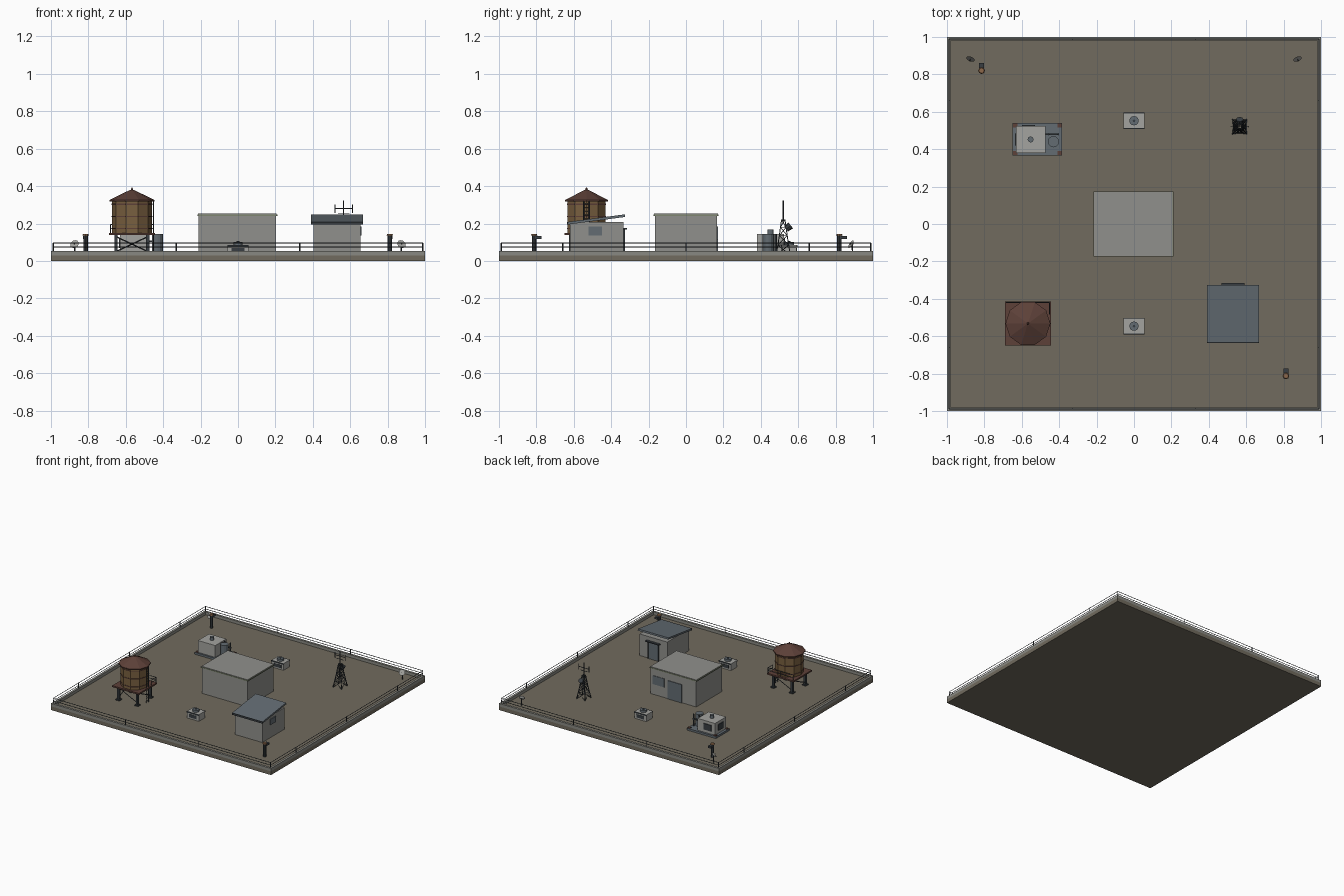
import bpy, bmesh, math
from mathutils import Vector, Matrix

cube = bpy.data.objects.get("Cube")
if cube:
    bpy.data.objects.remove(cube, do_unlink=True)


def material(name, r, g, b):
    m = bpy.data.materials.new(name)
    m.use_nodes = True
    m.diffuse_color = (r, g, b, 1)
    m.node_tree.nodes["Principled BSDF"].inputs["Base Color"].default_value = (r, g, b, 1)
    return m


FLOOR = material("brown concrete", .165, .147, .112)
STONE = material("parapet grey", .25, .25, .225)
WALL = material("wall grey", .28, .28, .265)
PALE = material("pale metal", .37, .37, .35)
STEEL = material("blue steel", .125, .15, .17)
DARK = material("dark metal", .04, .048, .055)
WOOD = material("tank wood", .19, .115, .05)
RUST = material("rust brown", .11, .052, .04)
AMBER = material("lamp amber", .27, .14, .07)
TRIM = material("green trim", .21, .24, .16)

FLOOR_Z = .03


class Part:
    """Collects simple solids into one single-colour object."""

    def __init__(self, name, mat):
        self.name, self.mat, self.bm = name, mat, bmesh.new()

    def box(self, x0, x1, y0, y1, z0, z1, rot=None):
        mat = (Matrix.Translation(((x0 + x1) / 2, (y0 + y1) / 2, (z0 + z1) / 2))
               @ (rot or Matrix()) @ Matrix.Diagonal((x1 - x0, y1 - y0, z1 - z0, 1)))
        bmesh.ops.create_cube(self.bm, size=1, matrix=mat)
        return self

    def block(self, x, y, hx, hy, z0, z1):
        return self.box(x - hx, x + hx, y - hy, y + hy, z0, z1)

    def rod(self, a, b, r0, r1=None, sides=6, turn=0):
        a, b = Vector(a), Vector(b)
        d = b - a
        mat = (Matrix.Translation((a + b) / 2) @ d.to_track_quat('Z', 'Y').to_matrix().to_4x4()
               @ Matrix.Rotation(turn, 4, 'Z'))
        bmesh.ops.create_cone(self.bm, cap_ends=True, segments=sides, radius1=r0,
                              radius2=r0 if r1 is None else r1, depth=d.length, matrix=mat)
        return self

    def done(self):
        me = bpy.data.meshes.new(self.name)
        self.bm.to_mesh(me)
        self.bm.free()
        me.materials.append(self.mat)
        ob = bpy.data.objects.new(self.name, me)
        bpy.context.collection.objects.link(ob)
        return ob


def corners(x, y, hx, hy):
    return [(x + sx * hx, y + sy * hy) for sx, sy in ((-1, -1), (1, -1), (1, 1), (-1, 1))]


# Roof slab and parapet
Part("roof_slab", FLOOR).block(0, 0, 1, 1, 0, FLOOR_Z).done()
parapet = Part("parapet", STONE)
for s in (-1, 1):
    parapet.block(0, s * .991, 1, .009, FLOOR_Z, .054)
    parapet.block(s * .991, 0, .009, .982, FLOOR_Z, .054)
parapet.done()

# Perimeter railing
rail = Part("perimeter_railing", DARK)
ring = corners(0, 0, .988, .988)
for i in range(4):
    for z in (.074, .095):
        rail.rod((*ring[i], z), (*ring[i - 1], z), .0025, sides=4)
    rail.rod((*ring[i], .05), (*ring[i], .097), .004, sides=4)
for s in (-1, 1):
    for t in (-.33, .33):
        rail.rod((t, s * .988, .05), (t, s * .988, .097), .004, sides=4)
    for t in (-.66, 0, .66):
        rail.rod((s * .988, t, .05), (s * .988, t, .097), .004, sides=4)
rail.done()

# Central stair house
Part("stair_house_walls", WALL).box(-.21, .204, -.167, .167, FLOOR_Z, .241).done()
Part("stair_house_trim", TRIM).box(-.217, .21, -.174, .174, .241, .249).done()
Part("stair_house_roof", WALL).box(-.213, .206, -.17, .17, .249, .253).done()
Part("stair_house_openings", STEEL).box(-.08, .05, .167, .172, FLOOR_Z, .18) \
    .box(.08, .185, .167, .171, .115, .185).done()

# Shed with a sloping roof
Part("shed_walls", WALL).box(.405, .655, -.62, -.335, FLOOR_Z, .207).done()
slope = Matrix.Rotation(math.radians(7.5), 4, 'X')
Part("shed_roof", STEEL).box(.39, .667, -.632, -.325, .215, .229, slope).done()
Part("shed_roof_lip", DARK).box(.39, .667, -.636, -.625, .194, .209).done()
Part("shed_door", STEEL).box(.49, .57, -.335, -.328, FLOOR_Z, .165).done()
frame = Part("shed_door_frame", DARK).box(.468, .592, -.335, -.315, .168, .176)
for x in (.48, .572):
    frame.box(x, x + .008, -.335, -.326, FLOOR_Z, .168)
frame.done()
Part("shed_window", STEEL).box(.655, .661, -.52, -.45, .137, .184).done()

# Water tower
tx, ty = -.567, -.532
Part("tower_platform", RUST).block(tx, ty, .122, .118, .138, .15).done()
legs = Part("tower_legs", DARK)
feet = corners(tx, ty, .085, .085)
for i, (x, y) in enumerate(feet):
    legs.block(x, y, .009, .009, FLOOR_Z, .138)
    legs.block(x, y, .017, .017, FLOOR_Z, .038)
    legs.rod((x, y, .05), (*feet[i - 1], .13), .0035, sides=4)
legs.done()
turn = math.pi / 10
Part("tower_tank", WOOD).rod((tx, ty, .15), (tx, ty, .322), .106, sides=10, turn=turn).done()
bands = Part("tank_bands", RUST)
for z in (.17, .235, .3):
    bands.rod((tx, ty, z), (tx, ty, z + .006), .109, sides=10, turn=turn)
bands.done()
Part("tank_roof", RUST).rod((tx, ty, .318), (tx, ty, .326), .12, sides=10, turn=turn) \
    .rod((tx, ty, .326), (tx, ty, .38), .12, .01, 10, turn) \
    .rod((tx, ty, .378), (tx, ty, .392), .008, .003).done()
# Tower ladder and platform railing
climb = Part("tower_ladder", DARK)
for y in (ty - .015, ty + .015):
    climb.rod((-.452, y, FLOOR_Z), (-.452, y, .32), .003, sides=4)
for k in range(14):
    z = .045 + k * .02
    climb.rod((-.452, ty - .015, z), (-.452, ty + .015, z), .002, sides=4)
climb.done()
guard = Part("platform_railing", DARK)
posts = [(tx - .115, ty + .112), (tx, ty + .112), (tx + .115, ty + .112), (tx + .115, ty + .05)]
for i, p in enumerate(posts):
    guard.rod((*p, .15), (*p, .195), .003, sides=4)
    if i:
        for z in (.172, .194):
            guard.rod((*p, z), (*posts[i - 1], z), .0025, sides=4)
guard.done()

# Air handling plant
Part("plant_base", STEEL).box(-.65, -.385, .366, .54, FLOOR_Z, .046).done()
pads = Part("plant_feet", RUST)
for x, y in corners(-.517, .453, .118, .073):
    pads.block(x, y, .011, .01, FLOOR_Z, .052)
pads.done()
Part("plant_housing", PALE).box(-.63, -.473, .38, .524, .046, .143).done()
Part("plant_grille", DARK).box(-.6, -.53, .524, .53, .07, .12).box(-.636, -.63, .42, .485, .07, .12).done()
Part("plant_cap", STEEL).rod((-.553, .452, .143), (-.553, .452, .167), .016, sides=12).done()
Part("plant_cylinder", STEEL).rod((-.431, .44, .046), (-.431, .44, .145), .03, sides=12).done()
Part("plant_pipes", DARK).box(-.473, -.4, .475, .485, .1, .11) \
    .rod((-.405, .48, .046), (-.405, .48, .145), .006).rod((-.455, .48, .046), (-.455, .48, .145), .006).done()

# Two small fan units
for side, y in (("back", .552), ("front", -.546)):
    Part(side + "_fan_box", PALE).block(0, y, .055, .04, FLOOR_Z, .085).done()
    Part(side + "_fan_ring", STEEL).rod((0, y, .085), (0, y, .102), .025, sides=12).done()
    Part(side + "_fan_hub", DARK).rod((0, y, .102), (0, y, .106), .007, sides=8).done()
    louvre = Part(side + "_fan_louvres", DARK)
    for s in (-1, 1):
        louvre.block(0, y + s * .042, .057, .002, .076, .086)
        louvre.block(0, y + s * .041, .035, .001, .042, .068)
    louvre.done()

# Lattice mast with antenna
ax, ay = .565, .52
mast = Part("lattice_mast", DARK)
levels = [(FLOOR_Z, .038), (.085, .029), (.135, .021), (.18, .015), (.22, .009)]
for (z0, h0), (z1, h1) in zip(levels, levels[1:]):
    low, high = corners(ax, ay, h0, h0), corners(ax, ay, h1, h1)
    for i in range(4):
        mast.rod((*low[i], z0), (*high[i], z1), .0035, sides=4)
        mast.rod((*low[i], z0), (*high[i - 1], z1), .002, sides=4)
        mast.rod((*low[i - 1], z0), (*high[i], z1), .002, sides=4)
        mast.rod((*high[i], z1), (*high[i - 1], z1), .002, sides=4)
mast.rod((ax, ay, .21), (ax, ay, .322), .0035)
mast.rod((ax - .046, ay, .28), (ax + .046, ay, .28), .003)
mast.rod((ax - .03, ay, .255), (ax + .03, ay, .255), .0025)
for s in (-1, 1):
    mast.rod((ax + s * .046, ay, .255), (ax + s * .046, ay, .302), .003)
mast.rod((ax, ay + .015, .17), (ax, ay + .04, .19), .016, .02, 8)
mast.done()

# Lamp posts
for side, x, y in (("front_left", .812, -.812), ("back_right", -.815, .82)):
    Part(side + "_lamp_post", DARK).rod((x, y, FLOOR_Z), (x, y, .136), .012, sides=8) \
        .block(x, y + .022, .013, .018, .118, .134).done()
    Part(side + "_lamp_cap", AMBER).rod((x, y, .136), (x, y, .144), .018, .014, 8).done()

# Satellite dishes
for side, s in (("left", 1), ("right", -1)):
    c = Vector((s * .873, .885, .088))
    n = Vector((s * .33, -.8, .5)).normalized()
    Part(side + "_dish", PALE).rod(c - n * .006, c + n * .004, .009, .024, 12).done()
    Part(side + "_dish_mount", DARK).rod((c.x, c.y + .006, FLOOR_Z), c - n * .005, .004) \
        .rod(c, c + n * .018, .002).done()
